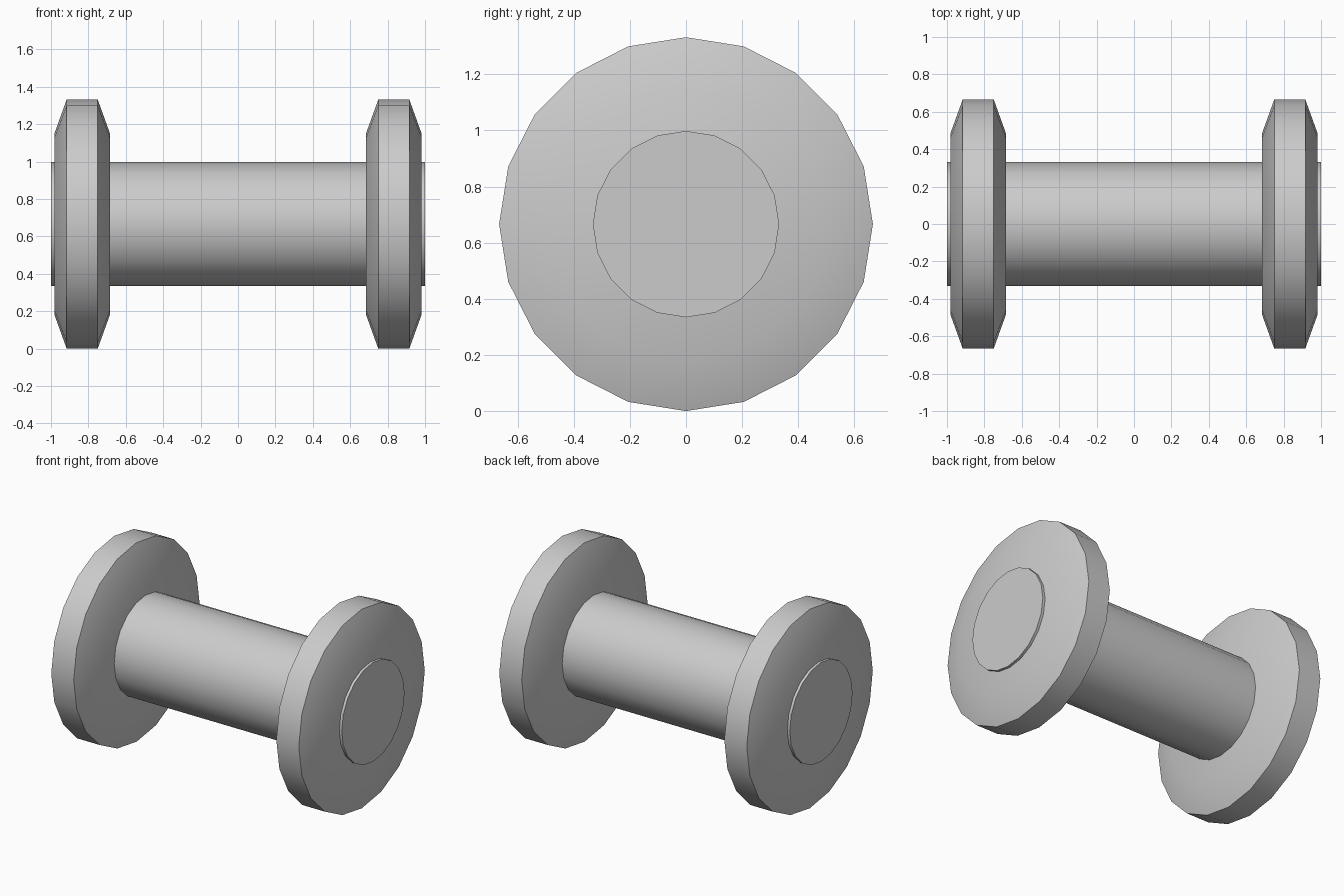
import bpy, bmesh, math

if "Cube" in bpy.data.objects:
    bpy.data.objects.remove(bpy.data.objects["Cube"])

SIDES = 20
AXIS_Z = 0.666


def lathe(name, profile):
    """Solid turned around the x direction from (x, radius) points, with capped ends."""
    bm = bmesh.new()
    rings = []
    for x, r in profile:
        angles = [2 * math.pi * i / SIDES for i in range(SIDES)]
        rings.append([bm.verts.new((x, r * math.sin(a), AXIS_Z + r * math.cos(a)))
                      for a in angles])
    for a, b in zip(rings, rings[1:]):
        for i in range(SIDES):
            j = (i + 1) % SIDES
            bm.faces.new((a[i], a[j], b[j], b[i]))
    bm.faces.new(rings[0])
    bm.faces.new(rings[-1])
    bmesh.ops.recalc_face_normals(bm, faces=bm.faces[:])
    mesh = bpy.data.meshes.new(name)
    bm.to_mesh(mesh)
    bm.free()
    obj = bpy.data.objects.new(name, mesh)
    bpy.context.collection.objects.link(obj)
    # Smooth round sides, crisp rims
    bpy.ops.object.select_all(action='DESELECT')
    obj.select_set(True)
    bpy.context.view_layer.objects.active = obj
    bpy.ops.object.shade_smooth_by_angle(angle=math.radians(30))
    return obj


# Central bar, its ends just proud of the discs
lathe("bar", [(-1.0, 0.332), (1.0, 0.332)])

# Chamfered end discs
for side, cx in (("left", -0.833), ("right", 0.833)):
    lathe(side + "_disc", [(cx - 0.149, 0.483), (cx - 0.083, 0.666),
                           (cx + 0.083, 0.666), (cx + 0.149, 0.483)])
